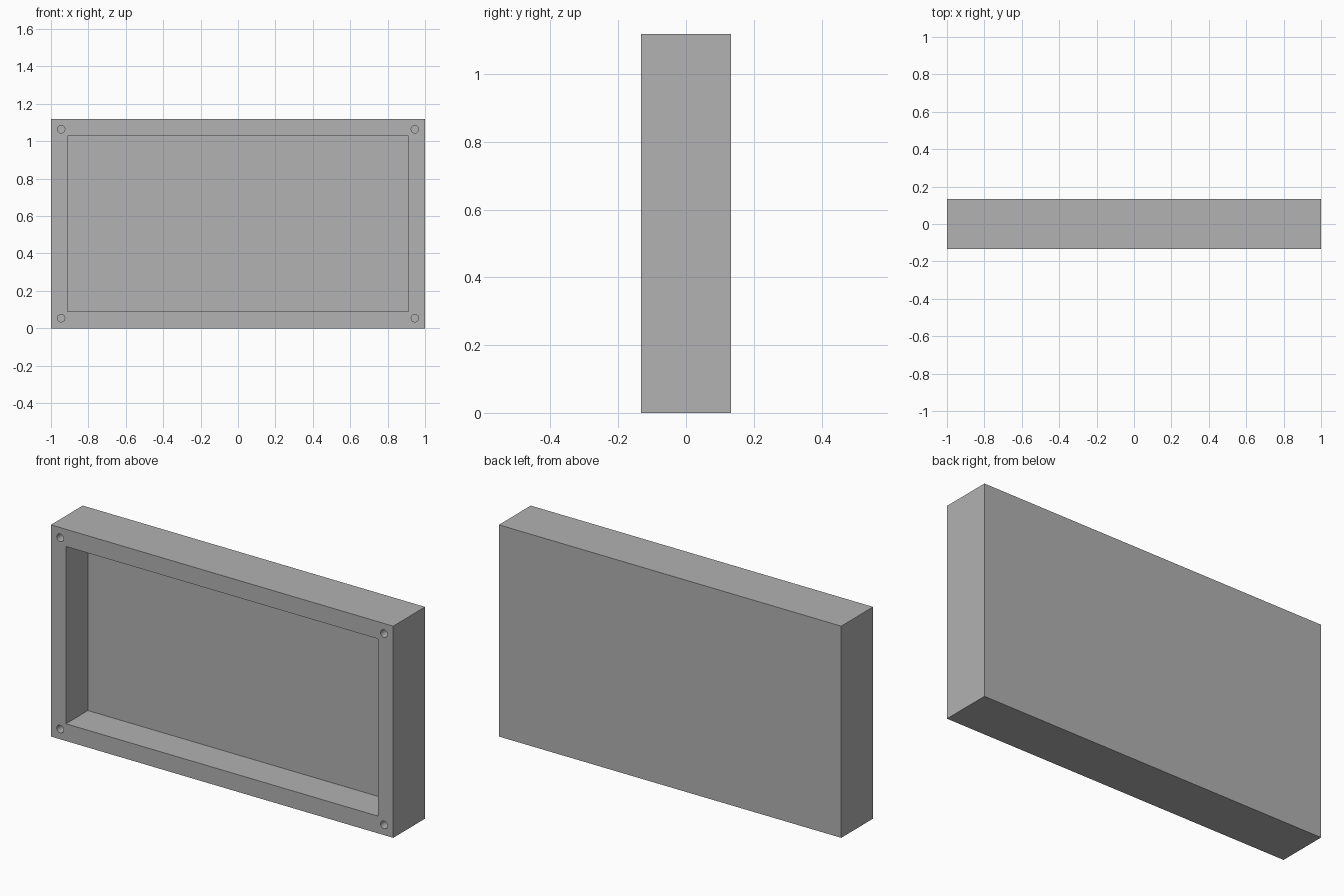
import bpy
from math import pi, radians

cube = bpy.data.objects.get("Cube")
if cube:
    bpy.data.objects.remove(cube, do_unlink=True)

W, D, H = 2.0, 0.266, 1.118      # outer size
FRONT = -D / 2
RIM_X, RIM_Z = 0.088, 0.091      # rim width at the sides, and at top and bottom
POCKET, HOLE = 0.183, 0.15       # depths
HOLE_R, HOLE_IN = 0.02, 0.054    # screw hole radius and inset from the edges

grey = bpy.data.materials.new("plain grey")
grey.use_nodes = True
colour = (0.445, 0.445, 0.445, 1)
grey.diffuse_color = colour
grey.node_tree.nodes["Principled BSDF"].inputs["Base Color"].default_value = colour


def box(name, size, centre):
    bpy.ops.mesh.primitive_cube_add(size=1, location=centre)
    ob = bpy.context.object
    ob.name = name
    ob.scale = size
    bpy.ops.object.transform_apply(location=True, rotation=True, scale=True)
    ob.data.materials.append(grey)
    return ob


# Solid block, closed at the back
case = box("open_case", (W, D, H), (0, 0, H / 2))

# Rectangular pocket opening to the front
cutters = [box("pocket_cutter", (W - 2 * RIM_X, 2 * POCKET, H - 2 * RIM_Z),
               (0, FRONT, H / 2))]

# Blind screw holes in the four corners of the rim
for x in (-W / 2 + HOLE_IN, W / 2 - HOLE_IN):
    for z in (HOLE_IN, H - HOLE_IN):
        bpy.ops.mesh.primitive_cylinder_add(vertices=32, radius=HOLE_R, depth=2 * HOLE,
                                            location=(x, FRONT, z), rotation=(pi / 2, 0, 0))
        cutter = bpy.context.object
        cutter.name = "screw_hole_cutter"
        cutter.data.materials.append(grey)
        cutters.append(cutter)

# Cut the openings, then discard the cutters
for cutter in cutters:
    cutter.hide_render = True
    bpy.ops.object.select_all(action="DESELECT")
    case.select_set(True)
    bpy.context.view_layer.objects.active = case
    cut = case.modifiers.new("cut", "BOOLEAN")
    cut.operation = "DIFFERENCE"
    cut.solver = "EXACT"
    cut.object = cutter
    bpy.ops.object.modifier_apply(modifier=cut.name)
    bpy.data.objects.remove(cutter, do_unlink=True)

# Smooth hole walls, crisp case edges
bpy.ops.object.shade_smooth_by_angle(angle=radians(30))
